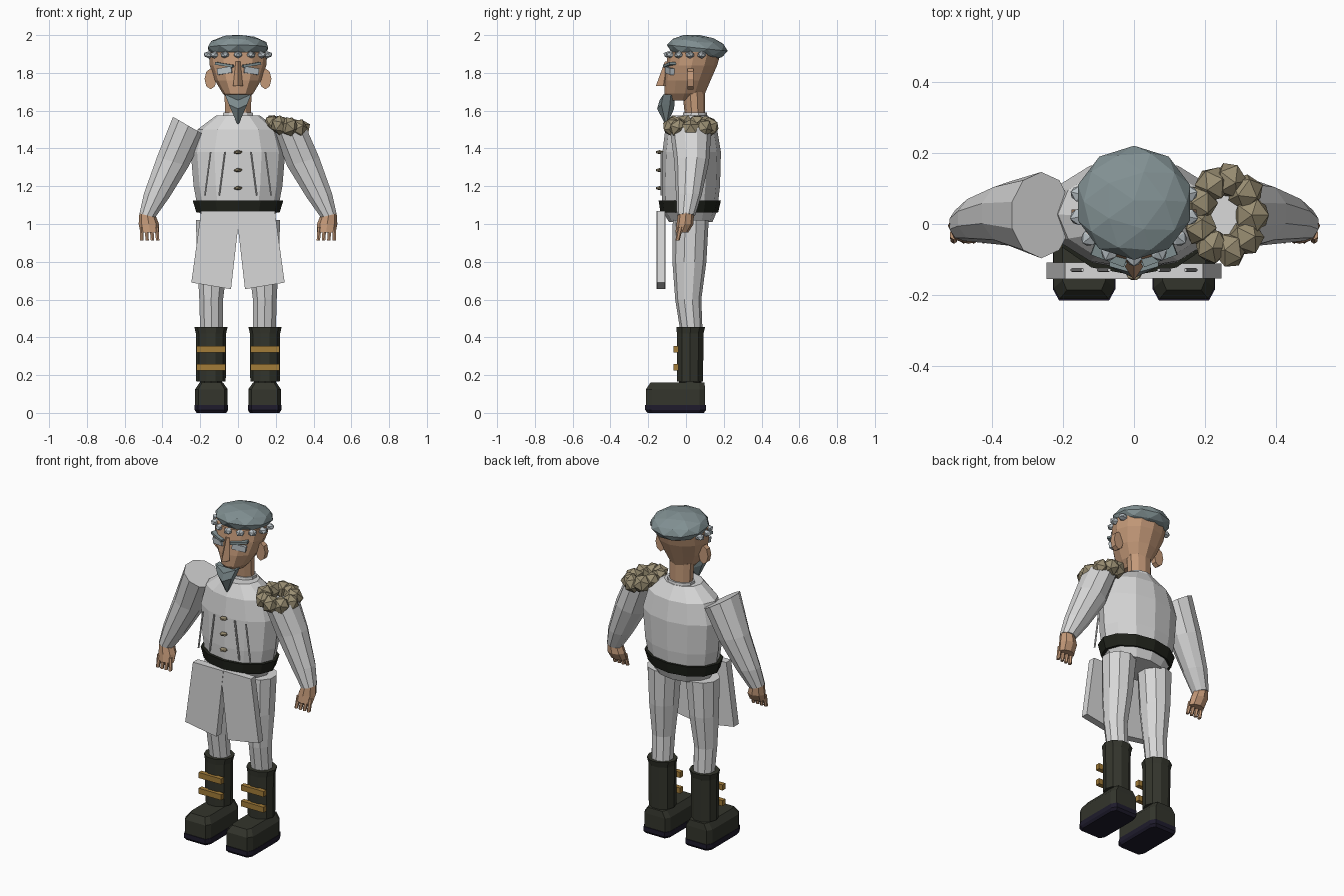
import bpy, bmesh, math
from mathutils import Matrix, Vector

cube = bpy.data.objects.get("Cube")
if cube:
    bpy.data.objects.remove(cube, do_unlink=True)


def material(name, r, g, b):
    m = bpy.data.materials.new(name)
    m.use_nodes = True
    m.diffuse_color = (r, g, b, 1)
    bsdf = m.node_tree.nodes["Principled BSDF"]
    bsdf.inputs["Base Color"].default_value = (r, g, b, 1)
    bsdf.inputs["Roughness"].default_value = 0.8
    return m


WHITE = material("white_cloth", .68, .68, .68)
SKIN = material("skin", .55, .32, .19)
GREY = material("slate_grey", .22, .28, .29)
PALE = material("pale_grey", .48, .53, .56)
LEATHER = material("boot_leather", .033, .035, .025)
BELT = material("belt_black", .014, .016, .011)
SOLE = material("sole_navy", .013, .011, .025)
GOLD = material("strap_gold", .36, .2, .04)
TAN = material("epaulette_tan", .32, .27, .17)


def finish(name, bm, mat):
    bmesh.ops.recalc_face_normals(bm, faces=bm.faces)
    me = bpy.data.meshes.new(name)
    bm.to_mesh(me)
    bm.free()
    me.materials.append(mat)
    ob = bpy.data.objects.new(name, me)
    bpy.context.collection.objects.link(ob)
    return ob


def loft(name, mat, rings, n=12, side=1, phase=0.0, square=1.0, lift=0.0):
    """Rings are (x, y, z, radius x, radius y, tilt in degrees); side mirrors in x."""
    bm = bmesh.new()
    loops = []
    for cx, cy, cz, rx, ry, *tilt in rings:
        t = math.radians(tilt[0]) if tilt else 0
        loop = []
        for i in range(n):
            a = 2 * math.pi * (i + phase) / n - math.pi / 2
            u, v = (math.copysign(abs(w) ** square, w) for w in (math.cos(a), math.sin(a)))
            co = (side * (cx + rx * u * math.cos(t)), cy + ry * v,
                  cz + rx * u * math.sin(t) + lift * abs(rx * u))
            loop.append(bm.verts.new(co))
        loops.append(loop)
    for lo, hi in zip(loops, loops[1:]):
        for i in range(n):
            j = (i + 1) % n
            bm.faces.new((lo[i], lo[j], hi[j], hi[i]))
    bm.faces.new(loops[0])
    bm.faces.new(loops[-1])
    return finish(name, bm, mat)


def body(name, mat, rows, n=12):
    """Centred loft from rows of (z, front y, back y, half width)."""
    return loft(name, mat, [(0, (f + b) / 2, z, w, (b - f) / 2) for z, f, b, w in rows], n)


def ball(name, mat, loc, size, detail=1, rot=(0, 0, 0)):
    bm = bmesh.new()
    bmesh.ops.create_icosphere(bm, subdivisions=detail, radius=1)
    ob = finish(name, bm, mat)
    ob.location, ob.scale, ob.rotation_euler = loc, size, rot
    return ob


def box(name, mat, loc, size, rot=(0, 0, 0)):
    bm = bmesh.new()
    bmesh.ops.create_cube(bm, size=1)
    ob = finish(name, bm, mat)
    ob.location, ob.scale, ob.rotation_euler = loc, size, rot
    return ob


# Torso, collar and belt
body("torso", WHITE, [(1.01, -.09, .14, .17), (1.07, -.125, .165, .21), (1.2, -.13, .18, .235),
                      (1.38, -.125, .185, .25), (1.5, -.11, .165, .215), (1.575, -.075, .115, .115)])
body("collar", WHITE, [(1.56, -.02, .115, .085), (1.59, -.015, .11, .082)], 10)
body("belt", BELT, [(1.06, -.135, .17, .22), (1.125, -.145, .185, .24)])

# Neck and head
body("neck", SKIN, [(1.57, -.005, .1, .072), (1.7, -.02, .1, .075)], 10)
body("head", SKIN, [(1.655, -.09, .05, .045), (1.69, -.115, .1, .08), (1.76, -.115, .13, .122),
                    (1.84, -.105, .165, .15), (1.91, -.095, .185, .155)])
loft("nose", SKIN, [(0, -.12, 1.73, .026, .04), (0, -.1, 1.86, .012, .012)], 4)
loft("beard", GREY, [(0, -.105, 1.53, .006, .006), (0, -.108, 1.61, .055, .045),
                     (0, -.1, 1.655, .08, .04)], 6, lift=.45)

# Cap with a row of small tufts along the brow
ball("cap", GREY, (0, .06, 1.932), (.167, .162, .07), 2, (-.1, 0, 0))
for k in range(9):
    a = math.radians(-90 + (k - 4) * 26)
    ball("cap_tuft", PALE, (.155 * math.cos(a), .05 + .14 * math.sin(a), 1.896),
         (.033, .026, .02), 1, (0, 0, a))

# Jacket buttons
for z in (1.19, 1.285, 1.38):
    ball("button", TAN, (0, -.14, z), (.025, .022, .011))

for s, label in ((1, "left"), (-1, "right")):
    # Face details
    box(label + "_eye", PALE, (s * .068, -.084, 1.812), (.08, .03, .034), (0, s * .15, s * .33))
    box(label + "_brow", GREY, (s * .07, -.088, 1.843), (.1, .035, .014), (0, -s * .15, s * .36))
    ear = loft(label + "_ear", SKIN, [(0, 0, -.016, .032, .055), (0, 0, .016, .032, .055)], 8)
    ear.rotation_euler = (math.pi / 2, 0, 0)
    ear.location = (s * .145, .025, 1.768)

    # Jacket braid rods
    for x in (.07, .145):
        loft(label + "_braid", WHITE, [(x + .03, -.13, 1.15, .005, .005),
                                       (x, -.13, 1.38, .005, .005)], 6, s)

    # Sleeve; the left shoulder sits lower, beneath the epaulette
    top = (.262, .025, 1.52, .1, .122, 30) if s < 0 else (.275, .025, 1.5, .09, .11, 8)
    loft(label + "_arm", WHITE, [top, (.345, .03, 1.33, .092, .092, 16),
                                 (.43, .015, 1.152, .072, .068, 8),
                                 (.48, 0, 1.045, .045, .048, 14)], 10, s)

    # Hand and fingers
    loft(label + "_hand", SKIN, [(.482, 0, 1.06, .04, .042), (.472, -.005, 1.0, .054, .045),
                                 (.467, -.022, .955, .05, .034)], 8, s)
    for k in range(4):
        loft(label + "_finger", SKIN, [(.425 + k * .028, -.045, .912, .01, .011),
                                       (.432 + k * .026, -.03, .985, .012, .014)], 6, s)

    # Coat panel, a flat slab leaning outward
    bm = bmesh.new()
    outline = ((-.01, 1.068), (.195, 1.068), (.247, .69), (.037, .655))
    face = bm.faces.new([bm.verts.new((s * x, -.155, z)) for x, z in outline])
    out = bmesh.ops.extrude_face_region(bm, geom=[face])["geom"]
    verts = [v for v in out if isinstance(v, bmesh.types.BMVert)]
    bmesh.ops.translate(bm, verts=verts, vec=(0, .045 - .002 * s, 0))
    panel = finish(label + "_coat_panel", bm, WHITE)
    panel.location.y = .001 * s

    # Trouser leg
    loft(label + "_leg", WHITE, [(.14, .03, .42, .063, .058), (.142, .012, .6, .066, .069),
                                 (.135, .018, .8, .085, .09), (.128, .025, 1.02, .1, .095)], 10, s)

    # Boot shaft, foot and sole
    loft(label + "_boot_shaft", LEATHER, [(.143, .022, .165, .078, .072), (.143, .022, .42, .08, .074),
                                          (.143, .025, .455, .088, .08)], 10, s, .5)
    loft(label + "_ankle", LEATHER, [(.143, .022, .14, .06, .06), (.143, .022, .18, .06, .06)], 10, s)
    loft(label + "_foot", LEATHER, [(.141, -.055, .035, .088, .16), (.141, -.055, .125, .088, .16),
                                    (.141, -.045, .162, .062, .145)], 8, s, .5, .25)
    loft(label + "_sole", SOLE, [(.141, -.055, 0, .08, .152), (.141, -.055, .015, .09, .164),
                                 (.141, -.055, .042, .09, .164)], 8, s, .5, .25)
    for z in (.242, .338):
        box(label + "_boot_strap", GOLD, (s * .143, -.053, z), (.152, .028, .034))

# Epaulette, a ring of faceted tassels
for k in range(9):
    a = 2 * math.pi * k / 9
    ball("epaulette_tassel", TAN, (.258 + .075 * math.cos(a), .025 + .1 * math.sin(a),
                                   1.517 - .012 * math.cos(a)), (.054, .054, .05), 1, (a, .4 * k, a))
